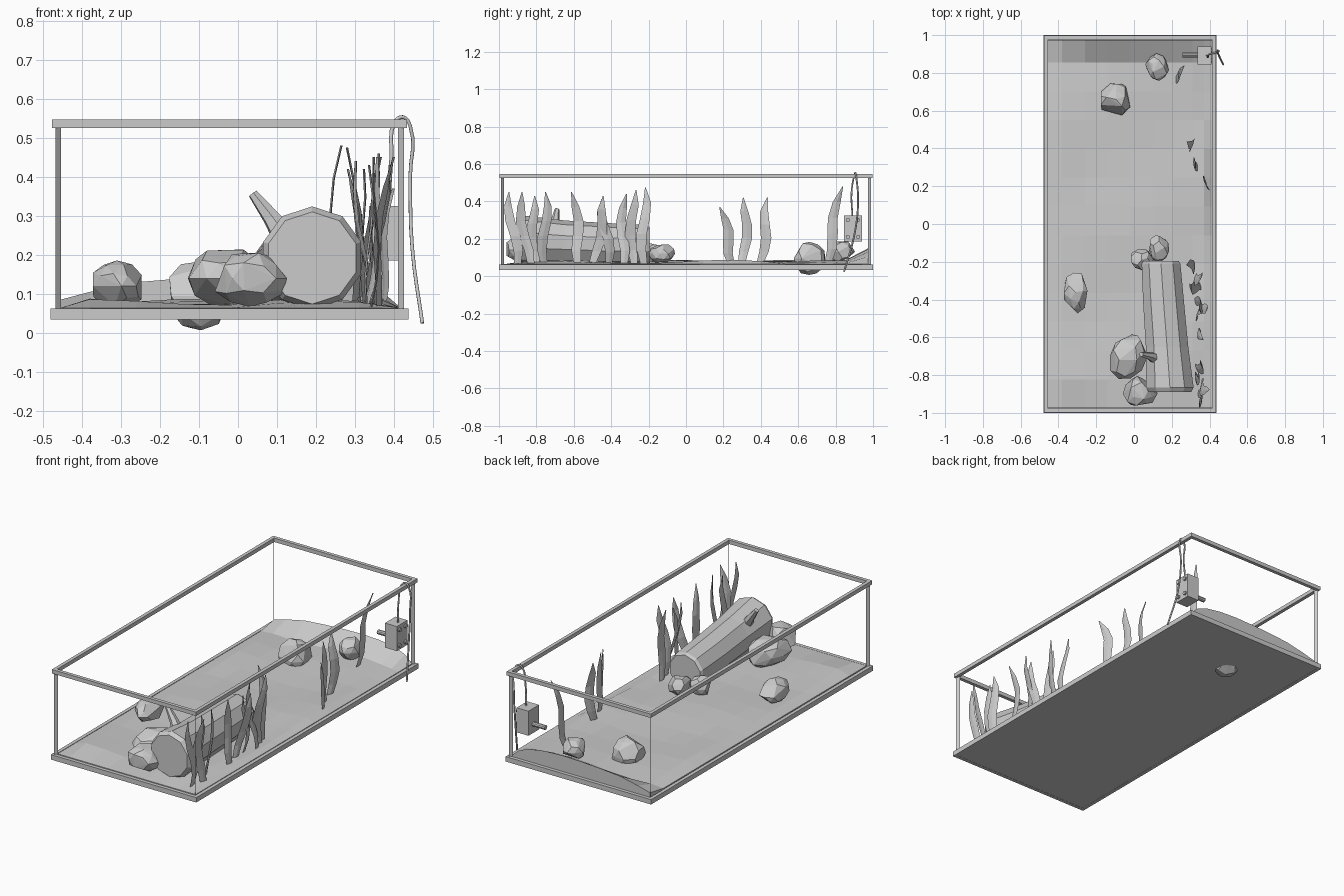
import bpy, bmesh, math, random
from mathutils import Vector, Matrix

if "Cube" in bpy.data.objects:
    bpy.data.objects.remove(bpy.data.objects["Cube"])


def make(name, bm):
    bmesh.ops.recalc_face_normals(bm, faces=bm.faces)
    me = bpy.data.meshes.new(name)
    bm.to_mesh(me)
    bm.free()
    ob = bpy.data.objects.new(name, me)
    bpy.context.collection.objects.link(ob)
    return ob


def add_box(bm, x0, x1, y0, y1, z0, z1):
    m = Matrix.Translation(((x0 + x1) / 2, (y0 + y1) / 2, (z0 + z1) / 2))
    m = m @ Matrix.Diagonal((x1 - x0, y1 - y0, z1 - z0, 1))
    bmesh.ops.create_cube(bm, size=1, matrix=m)


def ring(bm, x0, x1, y0, y1, z0, z1, t):
    # mitred rectangular frame
    def loop(i, z):
        return [bm.verts.new(p) for p in ((x0 + i, y0 + i, z), (x1 - i, y0 + i, z),
                                          (x1 - i, y1 - i, z), (x0 + i, y1 - i, z))]
    loops = [loop(0, z0), loop(0, z1), loop(t, z1), loop(t, z0)]
    for a in range(4):
        A, B = loops[a], loops[(a + 1) % 4]
        for k in range(4):
            n = (k + 1) % 4
            bm.faces.new((A[k], A[n], B[n], B[k]))


def skin(bm, rings):
    # bridge cross-sections and cap both ends
    vs = [[bm.verts.new(p) for p in r] for r in rings]
    n = len(vs[0])
    for a, b in zip(vs, vs[1:]):
        for k in range(n):
            bm.faces.new((a[k], a[(k + 1) % n], b[(k + 1) % n], b[k]))
    bm.faces.new(vs[0][::-1])
    bm.faces.new(vs[-1])


# Tank frame: lower tray, upper rim and diagonal corner seams
X0, X1 = -0.48, 0.437
bm = bmesh.new()
ring(bm, X0, X1, -1, 1, 0.034, 0.062, 0.02)
make("base_frame", bm)
bm = bmesh.new()
add_box(bm, X0 + 0.015, X1 - 0.015, -0.985, 0.985, 0.035, 0.045)
make("bottom_panel", bm)
bm = bmesh.new()
ring(bm, X0 + 0.004, X1 - 0.004, -0.997, 0.997, 0.525, 0.547, 0.02)
make("top_rim", bm)
bm = bmesh.new()
for cx, sx in ((-0.468, 1), (0.425, -1)):
    for sy in (-1, 1):
        a, b = (cx, sy * 0.988), (cx + sx * 0.015, sy * 0.973)
        bm.faces.new([bm.verts.new(p) for p in ((*a, 0.06), (*b, 0.06), (*b, 0.53), (*a, 0.53))])
make("corner_seams", bm)

# Sand bed with a bank along the back wall
xs = [-0.455, -0.38, -0.26, -0.14, -0.02, 0.10, 0.21, 0.31, 0.37, 0.415]
ys = [-0.975 + i * 0.1525 for i in range(13)] + [0.975]
bank = [0.085, 0.105, 0.13, 0.14, 0.147, 0.15, 0.145, 0.13, 0.105, 0.066]
bm = bmesh.new()
grid = []
for j, y in enumerate(ys):
    row = []
    for i, x in enumerate(xs):
        z = 0.075 + 0.008 * math.sin(i * 1.1 + j * 0.7) + 0.005 * math.cos(j * 1.3 - i * 0.5)
        if i in (0, 9) or j == 0:
            z = 0.064
        row.append(bm.verts.new((x, y, bank[i] if j == len(ys) - 1 else z)))
    grid.append(row)
for j in range(len(ys) - 1):
    for i in range(len(xs) - 1):
        bm.faces.new((grid[j][i], grid[j][i + 1], grid[j + 1][i + 1], grid[j + 1][i]))
ext = bmesh.ops.extrude_edge_only(bm, edges=[e for e in bm.edges if e.is_boundary])
low = [v for v in ext["geom"] if isinstance(v, bmesh.types.BMVert)]
for v in low:
    v.co.z = 0.036
bmesh.ops.holes_fill(bm, edges=[e for e in bm.edges if e.is_boundary])
make("sand_bed", bm)

# Rocks: faceted hulls (centre, half sizes, turn)
rocks = [((-0.095, 0.66, 0.095), (0.10, 0.085, 0.09), 0.35),
         ((0.125, 0.83, 0.13), (0.063, 0.072, 0.062), 0.1),
         ((-0.31, -0.36, 0.12), (0.07, 0.11, 0.062), 0.1),
         ((0.04, -0.19, 0.12), (0.065, 0.06, 0.055), 0.3),
         ((0.13, -0.13, 0.12), (0.057, 0.072, 0.055), 0.2),
         ((-0.03, -0.70, 0.14), (0.095, 0.125, 0.088), -0.4),
         ((0.03, -0.885, 0.14), (0.096, 0.085, 0.072), 0.15)]
rng = random.Random(5)
for n, (c, s, turn) in enumerate(rocks):
    bm = bmesh.new()
    bmesh.ops.create_icosphere(bm, subdivisions=2, radius=1)
    bmesh.ops.delete(bm, geom=rng.sample(list(bm.verts), 14), context="VERTS")
    for v in bm.verts:
        v.co *= rng.uniform(0.93, 1.06)
    out = bmesh.ops.convex_hull(bm, input=bm.verts)
    junk = [g for g in out["geom_interior"] + out["geom_unused"] if isinstance(g, bmesh.types.BMVert)]
    bmesh.ops.delete(bm, geom=list(set(junk)), context="VERTS")
    bmesh.ops.transform(bm, verts=bm.verts, matrix=Matrix.Translation(c)
                        @ Matrix.Rotation(turn, 4, "Z") @ Matrix.Diagonal((*s, 1)))
    make("rock_%d" % (n + 1), bm)

# Fallen log with a broken branch
bm = bmesh.new()
stations = [(-0.89, 0.19, 0.192, 0.118), (-0.865, 0.19, 0.192, 0.132), (-0.65, 0.175, 0.18, 0.118),
            (-0.42, 0.157, 0.17, 0.114), (-0.21, 0.143, 0.165, 0.108), (-0.195, 0.143, 0.165, 0.098)]
skin(bm, [[(cx + r * math.cos(a), y, cz + r * math.sin(a))
           for a in (math.radians(18 + 36 * k) for k in range(10))] for y, cx, cz, r in stations])
make("log", bm)
bm = bmesh.new()
d = Vector((-0.075, 0.01, 0.10)).normalized()
u = d.orthogonal().normalized()
w = d.cross(u)
skin(bm, [[Vector(p) + r * (math.cos(k * math.tau / 6) * u + math.sin(k * math.tau / 6) * w)
           for k in range(6)]
          for p, r in (((0.13, -0.72, 0.23), 0.037), ((0.085, -0.70, 0.295), 0.023), ((0.038, -0.69, 0.357), 0.013))])
make("log_branch", bm)

# Water plants: wavy tapered blades (base y, tip y, tip z, base x, tip x)
blades = [(-0.90, -0.95, 0.45, 0.34, 0.36), (-0.84, -0.89, 0.45, 0.35, 0.39), (-0.81, -0.82, 0.43, 0.34, 0.33),
          (-0.76, -0.75, 0.45, 0.33, 0.37), (-0.57, -0.60, 0.45, 0.34, 0.36), (-0.49, -0.43, 0.43, 0.34, 0.38),
          (-0.41, -0.45, 0.41, 0.33, 0.36), (-0.34, -0.33, 0.44, 0.34, 0.30), (-0.29, -0.28, 0.46, 0.33, 0.35),
          (-0.23, -0.22, 0.475, 0.32, 0.29), (0.25, 0.19, 0.37, 0.36, 0.40), (0.31, 0.32, 0.42, 0.34, 0.31),
          (0.40, 0.44, 0.42, 0.31, 0.29), (0.75, 0.83, 0.48, 0.21, 0.27)]
for n, (y0, y1, zt, x0, x1) in enumerate(blades):
    bm = bmesh.new()
    rings = []
    for k, wd in enumerate((0.018, 0.025, 0.028, 0.026, 0.021, 0.002)):
        t = k / 5
        y = y0 + (y1 - y0) * t + 0.014 * math.sin(t * 6.5 + n)
        x = x0 + (x1 - x0) * t + 0.013 * math.sin(t * 5 + 2 * n)
        z = 0.06 + (zt - 0.06) * t
        sk = 0.35 * math.sin(n * 1.7)
        rings.append([(x - sk * wd, y - wd, z), (x + 0.003, y, z),
                      (x + sk * wd, y + wd, z), (x - 0.003, y, z)])
    skin(bm, rings)
    make("plant_blade_%d" % (n + 1), bm)

# Filter pump with outlet and suction cups
bm = bmesh.new()
add_box(bm, 0.335, 0.41, 0.845, 0.94, 0.185, 0.325)
make("pump_body", bm)
bm = bmesh.new()
parts = [(0.297, 0.895, 0.235, 0.013, 0.08)]
parts += [(0.414, y, z, 0.011, 0.012) for y in (0.865, 0.92) for z in (0.21, 0.30)]
for x, y, z, r, h in parts:
    bmesh.ops.create_cone(bm, cap_ends=True, segments=10, radius1=r, radius2=r, depth=h,
                          matrix=Matrix.Translation((x, y, z)) @ Matrix.Rotation(math.pi / 2, 4, "Y"))
make("pump_outlet_and_cups", bm)

# Power cable looping over the rim
cu = bpy.data.curves.new("power_cable", "CURVE")
cu.dimensions = "3D"
cu.bevel_depth = 0.005
cu.bevel_resolution = 1
cu.resolution_u = 4
pts = [(0.385, 0.89, 0.32), (0.393, 0.885, 0.45), (0.402, 0.90, 0.54), (0.422, 0.905, 0.553),
       (0.441, 0.91, 0.53), (0.441, 0.92, 0.40), (0.446, 0.90, 0.22), (0.472, 0.845, 0.025)]
sp = cu.splines.new("BEZIER")
sp.bezier_points.add(len(pts) - 1)
for b, p in zip(sp.bezier_points, pts):
    b.co = p
    b.handle_left_type = b.handle_right_type = "AUTO"
cu.use_fill_caps = True
bpy.context.collection.objects.link(bpy.data.objects.new("power_cable", cu))
